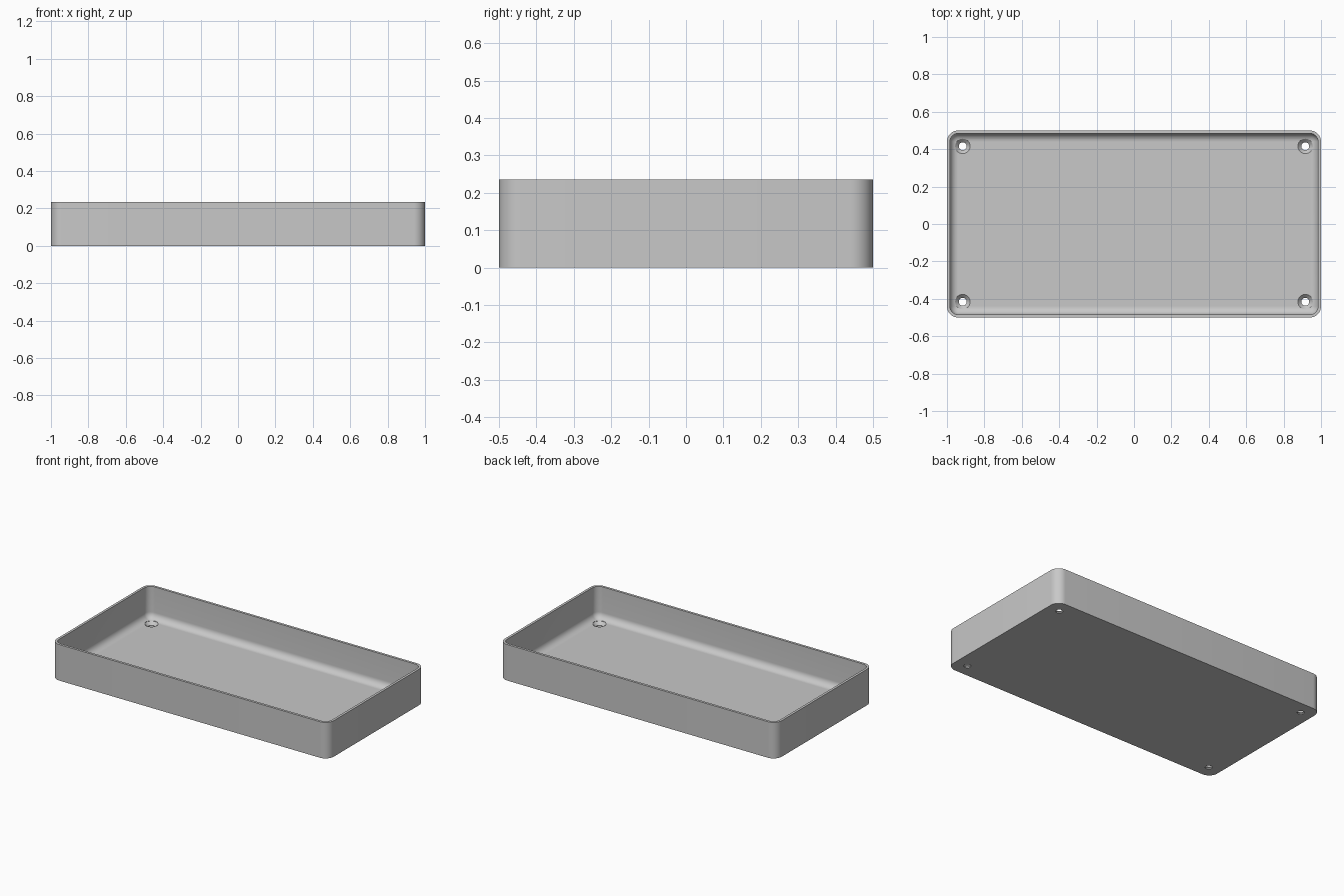
import bpy, bmesh
from math import sin, cos, pi

if "Cube" in bpy.data.objects:
    bpy.data.objects.remove(bpy.data.objects["Cube"])

LENGTH, WIDTH, HEIGHT = 2.0, 1.0, 0.235
CORNER, WALL, FLOOR, FILLET = 0.06, 0.016, 0.026, 0.043
ARC_STEPS, FILLET_STEPS, HOLE_SIDES = 10, 10, 32

grey = bpy.data.materials.new("plain grey")
grey.use_nodes = True
colour = (0.58, 0.58, 0.58, 1)
grey.diffuse_color = colour
grey.node_tree.nodes["Principled BSDF"].inputs["Base Color"].default_value = colour


def rounded_ring(bm, inset, z):
    """Rounded rectangle, inset from the outer outline."""
    r = CORNER - inset
    cx, cy = LENGTH / 2 - CORNER, WIDTH / 2 - CORNER
    ring = []
    for q, (sx, sy) in enumerate([(1, 1), (-1, 1), (-1, -1), (1, -1)]):
        for i in range(ARC_STEPS + 1):
            a = (q + i / ARC_STEPS) * pi / 2
            ring.append(bm.verts.new((sx * cx + r * cos(a), sy * cy + r * sin(a), z)))
    return ring


def circle_ring(bm, x, y, r, z):
    return [bm.verts.new((x + r * cos(2 * pi * i / HOLE_SIDES),
                          y + r * sin(2 * pi * i / HOLE_SIDES), z))
            for i in range(HOLE_SIDES)]


def loft(bm, rings):
    """Skin successive rings and cap both ends."""
    for a, b in zip(rings, rings[1:]):
        for i in range(len(a)):
            j = (i + 1) % len(a)
            bm.faces.new((a[i], a[j], b[j], b[i]))
    bm.faces.new(rings[0][::-1])
    bm.faces.new(rings[-1])


def make_object(name, bm):
    bmesh.ops.recalc_face_normals(bm, faces=bm.faces)
    mesh = bpy.data.meshes.new(name)
    bm.to_mesh(mesh)
    bm.free()
    mesh.materials.append(grey)
    obj = bpy.data.objects.new(name, mesh)
    bpy.context.collection.objects.link(obj)
    return obj


# Tray shell: outer wall, rim, inner wall, fillet into the floor
bm = bmesh.new()
rings = [rounded_ring(bm, 0, 0), rounded_ring(bm, 0, HEIGHT), rounded_ring(bm, WALL, HEIGHT)]
for i in range(FILLET_STEPS + 1):
    a = i / FILLET_STEPS * pi / 2
    rings.append(rounded_ring(bm, WALL + FILLET * (1 - cos(a)),
                              FLOOR + FILLET * (1 - sin(a))))
loft(bm, rings)
tray = make_object("tray", bm)

# Countersunk screw holes in the four corners
bm = bmesh.new()
for x in (-0.916, 0.916):
    for y in (-0.416, 0.416):
        profile = [(0.021, -0.05), (0.021, 0.007), (0.04, FLOOR), (0.04, 0.1)]
        loft(bm, [circle_ring(bm, x, y, r, z) for r, z in profile])
cutter = make_object("screw_hole_cutter", bm)
cutter.hide_render = True

cut = tray.modifiers.new("screw holes", 'BOOLEAN')
cut.operation = 'DIFFERENCE'
cut.solver = 'EXACT'
cut.object = cutter
bpy.ops.object.select_all(action='DESELECT')
tray.select_set(True)
bpy.context.view_layer.objects.active = tray
bpy.ops.object.modifier_apply(modifier=cut.name)
bpy.data.objects.remove(cutter)
bpy.ops.object.shade_smooth_by_angle(angle=pi / 6)
